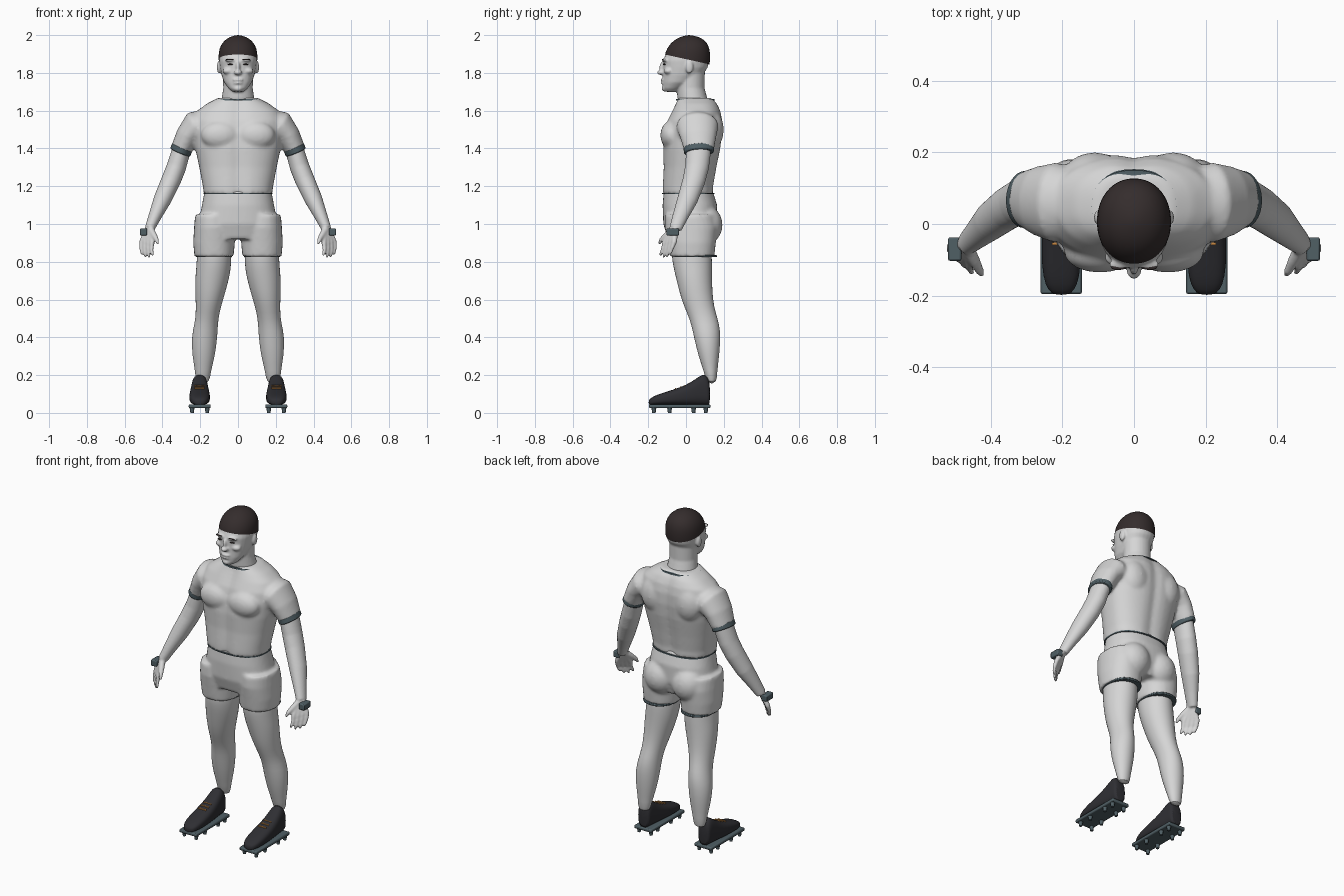
import bpy, bmesh, math
from mathutils import Vector, Matrix

cube = bpy.data.objects.get("Cube")
if cube:
    bpy.data.objects.remove(cube, do_unlink=True)


def material(name, r, g, b):
    m = bpy.data.materials.new(name)
    m.use_nodes = True
    m.diffuse_color = (r, g, b, 1)
    bsdf = m.node_tree.nodes["Principled BSDF"]
    bsdf.inputs["Base Color"].default_value = (r, g, b, 1)
    bsdf.inputs["Roughness"].default_value = 0.8
    return m


PALE = material("pale grey", 0.67, 0.67, 0.67)
HAIR = material("dark brown", 0.035, 0.026, 0.026)
TRIM = material("slate trim", 0.08, 0.115, 0.13)
SHOE = material("charcoal", 0.028, 0.028, 0.033)
LACE = material("orange lace", 0.6, 0.26, 0.06)
X, Y, Z = Vector((1, 0, 0)), Vector((0, 1, 0)), Vector((0, 0, 1))


def loft(bm, rings, axes=None, p=2.0, n=28, groove=0.0):
    """Skin rings of (centre, ru, rv); rings follow the path unless axes are given."""
    loops = []
    for i, (c, ru, rv) in enumerate(rings):
        if axes:
            u, v = axes
        else:
            t = (rings[min(i + 1, len(rings) - 1)][0] - rings[max(i - 1, 0)][0]).normalized()
            v = (Y - t * Y.dot(t)).normalized()
            u = v.cross(t)
        loop = []
        for k in range(n):
            a = 2 * math.pi * k / n
            cu = math.copysign(abs(math.cos(a)) ** (2 / p), math.cos(a)) * ru
            sv = math.copysign(abs(math.sin(a)) ** (2 / p), math.sin(a)) * rv
            sv -= math.copysign(groove, sv) * math.exp(-(cu / 0.035) ** 2)
            loop.append(bm.verts.new(c + u * cu + v * sv))
        loops.append(loop)
    for a, b in zip(loops, loops[1:]):
        for k in range(n):
            bm.faces.new((a[k], a[(k + 1) % n], b[(k + 1) % n], b[k]))
    bm.faces.new(loops[0])
    bm.faces.new(loops[-1])


def path(*pts):
    return [(Vector(q[:3]), q[3], q[4]) for q in pts]


def slabs(*rows, x=0.0):
    """Horizontal rings from (z, half width, front y, back y)."""
    return [(Vector((x, (f + b) / 2, z)), w, (b - f) / 2) for z, w, f, b in rows]


def ball(bm, centre, radii):
    m = Matrix.Translation(centre) @ Matrix.Diagonal((*radii, 1))
    bmesh.ops.create_uvsphere(bm, u_segments=20, v_segments=12, radius=1, matrix=m)


def box(bm, centre, size):
    bmesh.ops.create_cube(bm, size=1, matrix=Matrix.Translation(centre) @ Matrix.Diagonal((*size, 1)))


def finish(bm, name, mat, mirror=False, voxel=0, smooth=0, subsurf=0, bevel=0):
    bmesh.ops.recalc_face_normals(bm, faces=bm.faces[:])
    me = bpy.data.meshes.new(name)
    bm.to_mesh(me)
    bm.free()
    me.materials.append(mat)
    ob = bpy.data.objects.new(name, me)
    bpy.context.collection.objects.link(ob)
    for o in bpy.context.selected_objects:
        o.select_set(False)
    ob.select_set(True)
    bpy.context.view_layer.objects.active = ob
    bpy.ops.object.shade_smooth_by_angle(angle=math.radians(50))
    if mirror:
        ob.modifiers.new("mirror", 'MIRROR').use_mirror_merge = False
    if bevel:
        b = ob.modifiers.new("bevel", 'BEVEL')
        b.width, b.segments = bevel, 2
    if voxel:
        r = ob.modifiers.new("blend", 'REMESH')
        r.mode, r.voxel_size, r.use_smooth_shade = 'VOXEL', voxel, True
        s = ob.modifiers.new("smooth", 'SMOOTH')
        s.iterations = smooth
    if subsurf:
        s = ob.modifiers.new("subdivision", 'SUBSURF')
        s.levels = s.render_levels = subsurf


# Shirt: torso, chest muscles, shoulder blades and sleeves blended together
bm = bmesh.new()
loft(bm, slabs((1.16, .182, -.127, .148), (1.2, .186, -.127, .148), (1.3, .205, -.122, .165),
               (1.4, .226, -.125, .185), (1.48, .238, -.12, .195), (1.55, .24, -.1, .195),
               (1.6, .215, -.075, .185), (1.637, .165, -.058, .168), (1.668, .105, -.048, .142)),
     (X, Y), p=2.4, n=48, groove=.012)
for s in (-1, 1):
    ball(bm, (s * .095, -.08, 1.47), (.1, .056, .075))
    ball(bm, (s * .11, .13, 1.5), (.09, .07, .11))
    loft(bm, path((s * .16, .06, 1.54, .07, .09), (s * .22, .06, 1.52, .083, .112),
                  (s * .267, .065, 1.465, .064, .097), (s * .304, .07, 1.388, .055, .078)))
finish(bm, "shirt", PALE, voxel=.01, smooth=5)

# Shorts: pelvis, buttocks and short legs
bm = bmesh.new()
loft(bm, slabs((1.18, .176, -.117, .14), (1.1, .191, -.124, .165), (1.0, .21, -.12, .165),
               (.92, .2, -.095, .14)), (X, Y), p=2.3, n=40)
for s in (-1, 1):
    ball(bm, (s * .092, .1, .995), (.1, .094, .105))
    loft(bm, slabs((1.05, .1, -.11, .15), (.98, .106, -.112, .165), (.9, .11, -.098, .158),
                   (.828, .104, -.086, .15), x=s * .127), (X, Y), p=2.2)
finish(bm, "shorts", PALE, voxel=.01, smooth=4)

# Dark hems: collar, waist, shorts legs and sleeve cuffs
bm = bmesh.new()
loft(bm, slabs((1.654, .126, -.054, .153), (1.661, .118, -.052, .15)), (X, Y), p=2.3, n=40)
finish(bm, "collar_trim", TRIM)
bm = bmesh.new()
loft(bm, slabs((1.158, .183, -.126, .152), (1.165, .183, -.126, .152)), (X, Y), p=2.4, n=40)
finish(bm, "waist_trim", TRIM)
bm = bmesh.new()
loft(bm, slabs((.824, .096, -.07, .163), (.836, .096, -.07, .163), x=.127), (X, Y), p=2.2)
finish(bm, "shorts_hems", TRIM, mirror=True, bevel=.003)
bm = bmesh.new()
loft(bm, path((.294, .067, 1.409, .057, .08), (.307, .069, 1.378, .057, .08)))
finish(bm, "sleeve_cuffs", TRIM, mirror=True, bevel=.006)

# Arms with hands
bm = bmesh.new()
loft(bm, path((.255, .06, 1.47, .046, .06), (.303, .066, 1.38, .05, .066), (.327, .058, 1.3, .052, .063),
              (.355, .042, 1.23, .052, .06), (.4, .008, 1.13, .047, .054), (.438, -.028, 1.045, .035, .042),
              (.468, -.056, .975, .026, .033)))
for i in range(4):
    k = Vector((.51, -.062, .905)).lerp(Vector((.455, -.112, .9)), i / 3)
    drop = .06 + .012 * (i in (1, 2))
    loft(bm, [(Vector((.466, -.055, .995)).lerp(k, .1), .018, .018), (k, .0135, .0145),
              (k + Vector((.003, -.012, -.035)), .01, .01),
              (k + Vector((-.002, -.022, -drop)), .0085, .0085),
              (k + Vector((-.004, -.025, -drop - .009)), .004, .004)], n=12)
loft(bm, path((.466, -.065, .975, .02, .02), (.444, -.105, .94, .016, .016),
              (.43, -.132, .915, .012, .012), (.424, -.143, .893, .006, .006)), n=12)
finish(bm, "arms", PALE, mirror=True, voxel=.006, smooth=3)

# Wrist bands
bm = bmesh.new()
box(bm, (.5, -.07, .958), (.038, .066, .038))
finish(bm, "wrist_bands", TRIM, mirror=True, bevel=.006)

# Legs
bm = bmesh.new()
loft(bm, slabs((.92, .088, -.075, .13), (.83, .092, -.078, .138), (.76, .092, -.064, .138),
               (.7, .089, -.05, .138), (.6, .073, -.025, .142), (.53, .062, .005, .157),
               (.47, .062, .028, .177), (.4, .069, .042, .183), (.3, .06, .066, .176),
               (.22, .041, .094, .165), (.153, .037, .112, .162)), (X, Y))
# Slant the thighs outward towards the ankles
for v in bm.verts:
    t = v.co.z
    v.co.x += .178 - .053 * min(1, max(0, (t - .4) / .4)) + .008 * max(0, (.4 - t) / .2)
finish(bm, "legs", PALE, mirror=True, subsurf=1)

# Head with neck, nose, lips, brow and ears
bm = bmesh.new()
loft(bm, slabs((1.6, .1, -.02, .13), (1.665, .086, -.045, .113), (1.72, .078, -.05, .098),
               (1.8, .08, -.05, .1)), (X, Y))
loft(bm, slabs((1.7, .03, -.112, -.04), (1.718, .05, -.122, -.02), (1.75, .074, -.123, .04),
               (1.79, .088, -.122, .09), (1.83, .096, -.121, .115), (1.865, .1, -.122, .124),
               (1.9, .099, -.107, .124), (1.94, .09, -.09, .118), (1.97, .066, -.06, .095)),
     (X, Y), p=2.2)
ball(bm, (0, -.13, 1.802), (.021, .024, .014))
ball(bm, (0, -.122, 1.828), (.012, .02, .034))
ball(bm, (0, -.117, 1.764), (.03, .018, .008))
ball(bm, (0, -.115, 1.746), (.027, .018, .009))
ball(bm, (0, -.112, 1.717), (.025, .018, .016))
for s in (-1, 1):
    ball(bm, (s * .04, -.113, 1.868), (.032, .015, .009))
    ball(bm, (s * .052, -.092, 1.81), (.03, .025, .018))
    ball(bm, (s * .1, .018, 1.83), (.012, .021, .034))
finish(bm, "head", PALE, voxel=.006, smooth=4)

# Eyes and eyebrows
bm = bmesh.new()
ball(bm, (.041, -.115, 1.845), (.015, .008, .004))
finish(bm, "eyes", HAIR, mirror=True)
bm = bmesh.new()
ball(bm, (.043, -.121, 1.871), (.022, .007, .0035))
finish(bm, "eyebrows", HAIR, mirror=True)

# Close-cropped hair, trimmed along a slanted hairline
bm = bmesh.new()
loft(bm, slabs((1.82, .1, -.114, .122), (1.87, .104, -.116, .128), (1.91, .103, -.109, .128),
               (1.945, .093, -.092, .12), (1.973, .071, -.064, .1), (1.99, .045, -.032, .07),
               (2.0, .012, .004, .028)), (X, Y), p=2.1, n=32)
bmesh.ops.bisect_plane(bm, geom=bm.verts[:] + bm.edges[:] + bm.faces[:], plane_co=(0, -.11, 1.897),
                       plane_no=(0, .22, 1), clear_inner=True)
finish(bm, "hair", HAIR, subsurf=1)

# Shoes, lofted from toe to heel
bm = bmesh.new()
rows = ((-.198, .018, .066), (-.187, .036, .08), (-.15, .052, .098), (-.07, .056, .122), (0, .052, .147),
        (.05, .047, .178), (.088, .042, .208), (.113, .04, .195), (.128, .034, .155))
loft(bm, [(Vector((.203, y, (.042 + top) / 2)), w, (top - .042) / 2) for y, w, top in rows],
     (X, Z), p=2.7)
finish(bm, "shoes", SHOE, mirror=True, subsurf=1)

# Laces
bm = bmesh.new()
for i in range(3):
    box(bm, (.203, -.055 + .025 * i, .129 + .008 * i), (.052, .006, .006))
finish(bm, "laces", LACE, mirror=True)

# Sole plates with studs
bm = bmesh.new()
box(bm, (.203, -.033, .035), (.116, .325, .02))
finish(bm, "sole_plates", TRIM, mirror=True, bevel=.006)
bm = bmesh.new()
for dx in (-.04, .04):
    for y in (-.17, -.087, .04, .105):
        bmesh.ops.create_cone(bm, cap_ends=True, segments=12, radius1=.009, radius2=.013, depth=.028,
                              matrix=Matrix.Translation((.203 + dx, y, .014)))
finish(bm, "studs", TRIM, mirror=True)
